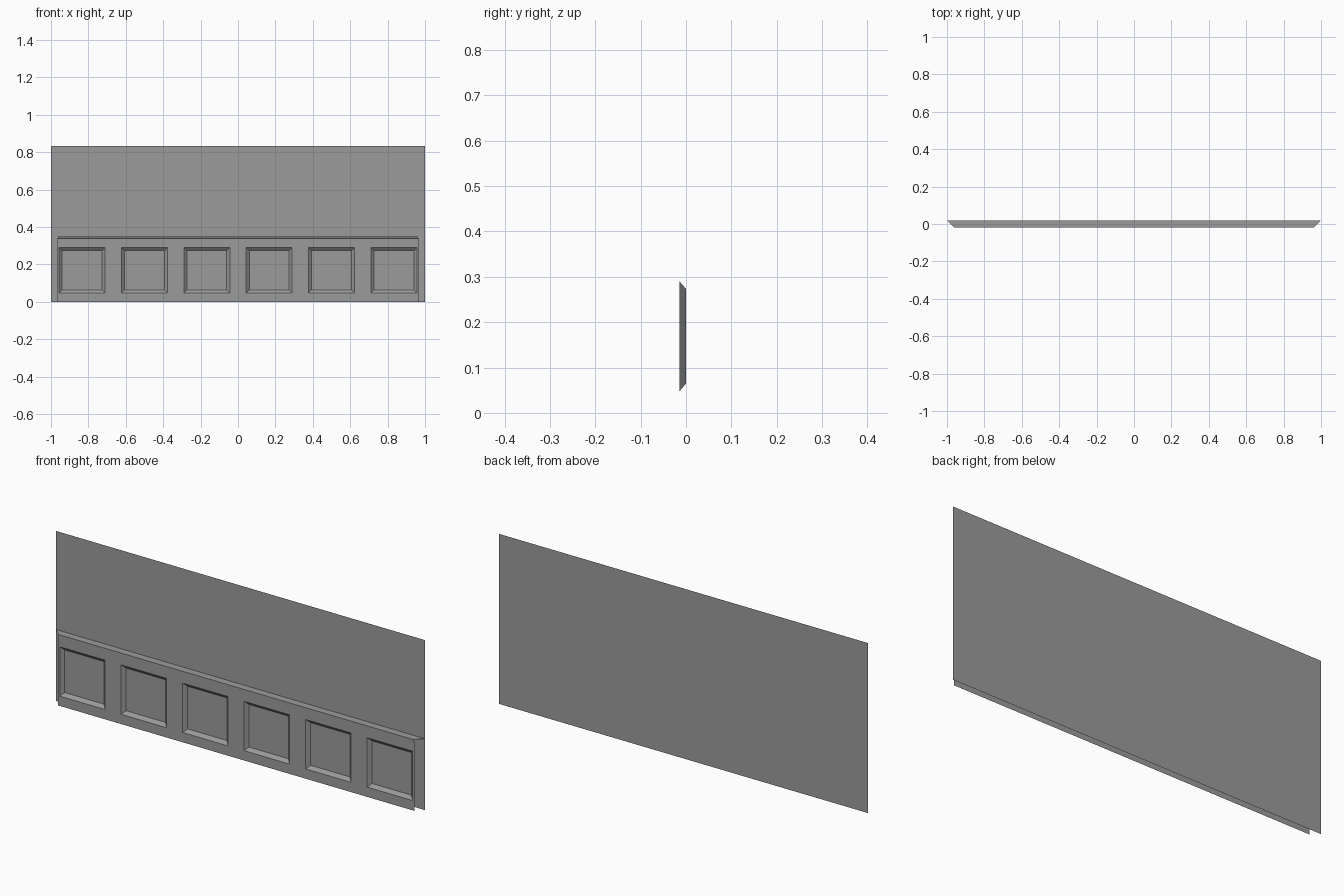
import bpy
import bmesh

cube = bpy.data.objects.get("Cube")
if cube:
    bpy.data.objects.remove(cube, do_unlink=True)

# Single grey paint
grey = bpy.data.materials.new("plain_grey")
grey.use_nodes = True
colour = (0.33, 0.33, 0.33, 1)
grey.diffuse_color = colour
grey.node_tree.nodes["Principled BSDF"].inputs["Base Color"].default_value = colour

BACK, FACE, FLOOR, LIP = 0.019, -0.0143, 0.0, -0.018
HEIGHT, LEDGE, PANEL_TOP = 0.833, 0.35, 0.339


def half_width(y):
    """The ends are mitred at 45 degrees back to the wall."""
    return 1 - (BACK - y)


def rect(x0, x1, z0, z1, y):
    return [(x0, y, z0), (x1, y, z0), (x1, y, z1), (x0, y, z1)]


def sheet(name, faces):
    bm = bmesh.new()
    for points in faces:
        bm.faces.new([bm.verts.new(p) for p in points])
    bmesh.ops.remove_doubles(bm, verts=bm.verts, dist=1e-5)
    mesh = bpy.data.meshes.new(name)
    bm.to_mesh(mesh)
    bm.free()
    mesh.materials.append(grey)
    obj = bpy.data.objects.new(name, mesh)
    bpy.context.collection.objects.link(obj)
    return obj


# Wall sheet
sheet("wall", [rect(-1, 1, 0, HEIGHT, BACK)])

# Wainscot face: a grid of cells, every middle cell a bevelled recess
half, bevel = 0.123, 0.0165
centres = [(i - 2.5) / 3 for i in range(6)]
edge = half_width(FACE)
xs = [-edge] + [c + s * half for c in centres for s in (-1, 1)] + [edge]
zs = [0, 0.048, 0.29, PANEL_TOP]

face_quads, recess_quads = [], []
for i in range(len(xs) - 1):
    for j in range(len(zs) - 1):
        x0, x1, z0, z1 = xs[i], xs[i + 1], zs[j], zs[j + 1]
        outer = rect(x0, x1, z0, z1, FACE)
        if i % 2 == 0 or j != 1:
            face_quads.append(outer)
            continue
        inner = rect(x0 + bevel, x1 - bevel, z0 + bevel, z1 - bevel, FLOOR)
        recess_quads.append(inner)
        for k in range(4):
            n = (k + 1) % 4
            recess_quads.append([outer[k], outer[n], inner[n], inner[k]])
sheet("wainscot_face", face_quads)
sheet("recessed_panels", recess_quads)

# Ledge cap: small lip over the face, then a flat top back to the wall
profile = [(FACE, PANEL_TOP), (LIP, PANEL_TOP + 0.002), (LIP, LEDGE), (BACK, LEDGE)]
cap = []
for (ya, za), (yb, zb) in zip(profile, profile[1:]):
    wa, wb = half_width(ya), half_width(yb)
    cap.append([(-wa, ya, za), (wa, ya, za), (wb, yb, zb), (-wb, yb, zb)])
sheet("ledge_cap", cap)
